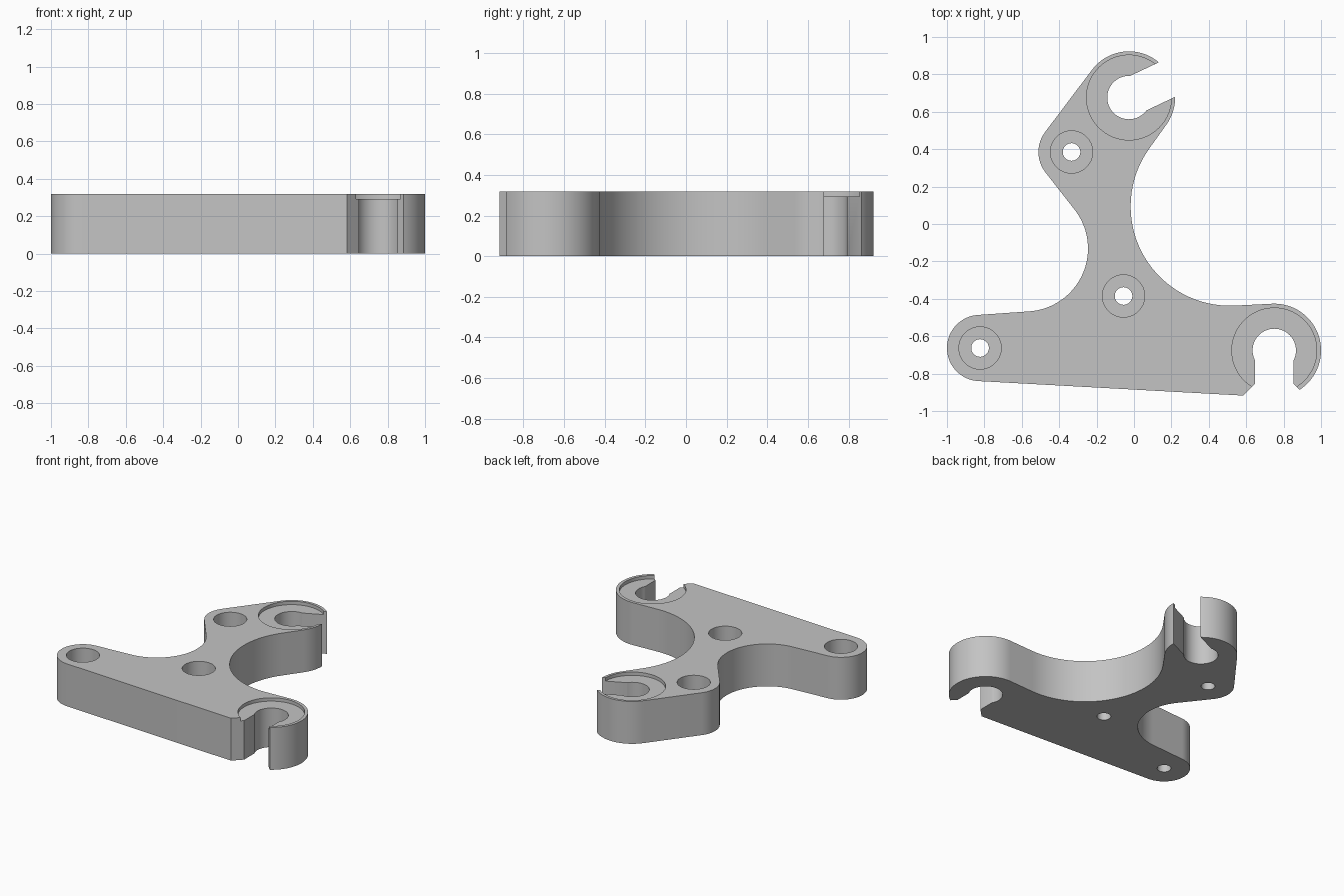
import bpy, bmesh
from math import sin, cos, pi, tau, acos, atan2, hypot, radians, ceil

cube = bpy.data.objects.get("Cube")
if cube:
    bpy.data.objects.remove(cube, do_unlink=True)

HEIGHT = 0.318
BOLTS = [(-0.823, -0.663), (-0.056, -0.385), (-0.334, 0.385)]
# Clips: centre and the direction their slot opens
FRONT_CLIP, FRONT_OPEN = (0.75, -0.676), -pi / 2
REAR_CLIP, REAR_OPEN = (-0.027, 0.676), radians(25.3)

grey = bpy.data.materials.new("plain grey")
grey.use_nodes = True
COLOUR = (0.55, 0.55, 0.55, 1)
grey.diffuse_color = COLOUR
grey.node_tree.nodes["Principled BSDF"].inputs["Base Color"].default_value = COLOUR


def prism(name, points, z0, z1):
    """Extrude a closed outline between two heights."""
    bm = bmesh.new()
    face = bm.faces.new([bm.verts.new((x, y, z0)) for x, y in points])
    top = bmesh.ops.extrude_face_region(bm, geom=[face])["geom"]
    verts = [v for v in top if isinstance(v, bmesh.types.BMVert)]
    bmesh.ops.translate(bm, verts=verts, vec=(0, 0, z1 - z0))
    bmesh.ops.recalc_face_normals(bm, faces=bm.faces)
    mesh = bpy.data.meshes.new(name)
    bm.to_mesh(mesh)
    bm.free()
    mesh.materials.append(grey)
    obj = bpy.data.objects.new(name, mesh)
    bpy.context.collection.objects.link(obj)
    return obj


def rounded_outline(circles):
    """Join circles by tangent lines; a negative radius is a hollow curve."""
    n = len(circles)
    normals = []
    for i in range(n):
        (x1, y1, r1), (x2, y2, r2) = circles[i], circles[(i + 1) % n]
        dx, dy = x2 - x1, y2 - y1
        normals.append(atan2(dy, dx) - acos((r1 - r2) / hypot(dx, dy)))
    points = []
    for i, (x, y, r) in enumerate(circles):
        start = normals[i - 1]
        sweep = (normals[i] - start) % tau
        if r < 0:
            sweep -= tau
        steps = ceil(abs(sweep) / radians(4))
        for k in range(steps + 1):
            a = start + sweep * k / steps
            points.append((x + r * cos(a), y + r * sin(a)))
    return points


def disc(centre, radius, count=72):
    return [(centre[0] + radius * cos(tau * k / count),
             centre[1] + radius * sin(tau * k / count)) for k in range(count)]


def placed(profile, centre, angle):
    """Turn a profile drawn along +x and move it to a centre."""
    return [(centre[0] + u * cos(angle) - v * sin(angle),
             centre[1] + u * sin(angle) + v * cos(angle)) for u, v in profile]


def cut(target, points, z0=-0.1, z1=HEIGHT + 0.1):
    cutter = prism("cutter", points, z0, z1)
    cutter.hide_render = True
    mod = target.modifiers.new("cut", "BOOLEAN")
    mod.operation, mod.solver, mod.object = "DIFFERENCE", "EXACT", cutter
    bpy.context.view_layer.objects.active = target
    bpy.ops.object.modifier_apply(modifier=mod.name)
    bpy.data.objects.remove(cutter, do_unlink=True)


# Bracket plate
bracket = prism("bracket_plate", rounded_outline([
    (*BOLTS[0], 0.177),
    (*FRONT_CLIP, 0.25),
    (0.513, 0.094, -0.531),
    (*REAR_CLIP, 0.247),
    (*BOLTS[2], 0.177),
    (-0.583, -0.131, -0.337),
]), 0, HEIGHT)

# Counterbored bolt holes
for bolt in BOLTS:
    cut(bracket, disc(bolt, 0.113), z0=0.12)
    cut(bracket, disc(bolt, 0.047, 48))

# Clip seats: shallow recess, bore and open slot
half = 0.102
straight_slot = [(0, -half), (0.5, -half), (0.5, half), (0, half)]
flared_slot = [(0, -half), (0.177, -half), (0.377, -half - 0.2),
               (0.377, half + 0.2), (0.177, half), (0, half)]
for centre, angle, slot in ((FRONT_CLIP, FRONT_OPEN, flared_slot),
                            (REAR_CLIP, REAR_OPEN, straight_slot)):
    cut(bracket, disc(centre, 0.227), z0=HEIGHT - 0.025)
    cut(bracket, disc(centre, 0.116))
    cut(bracket, placed(slot, centre, angle))

bpy.ops.object.select_all(action="DESELECT")
bracket.select_set(True)
bpy.context.view_layer.objects.active = bracket
bpy.ops.object.shade_smooth_by_angle(angle=radians(30))
